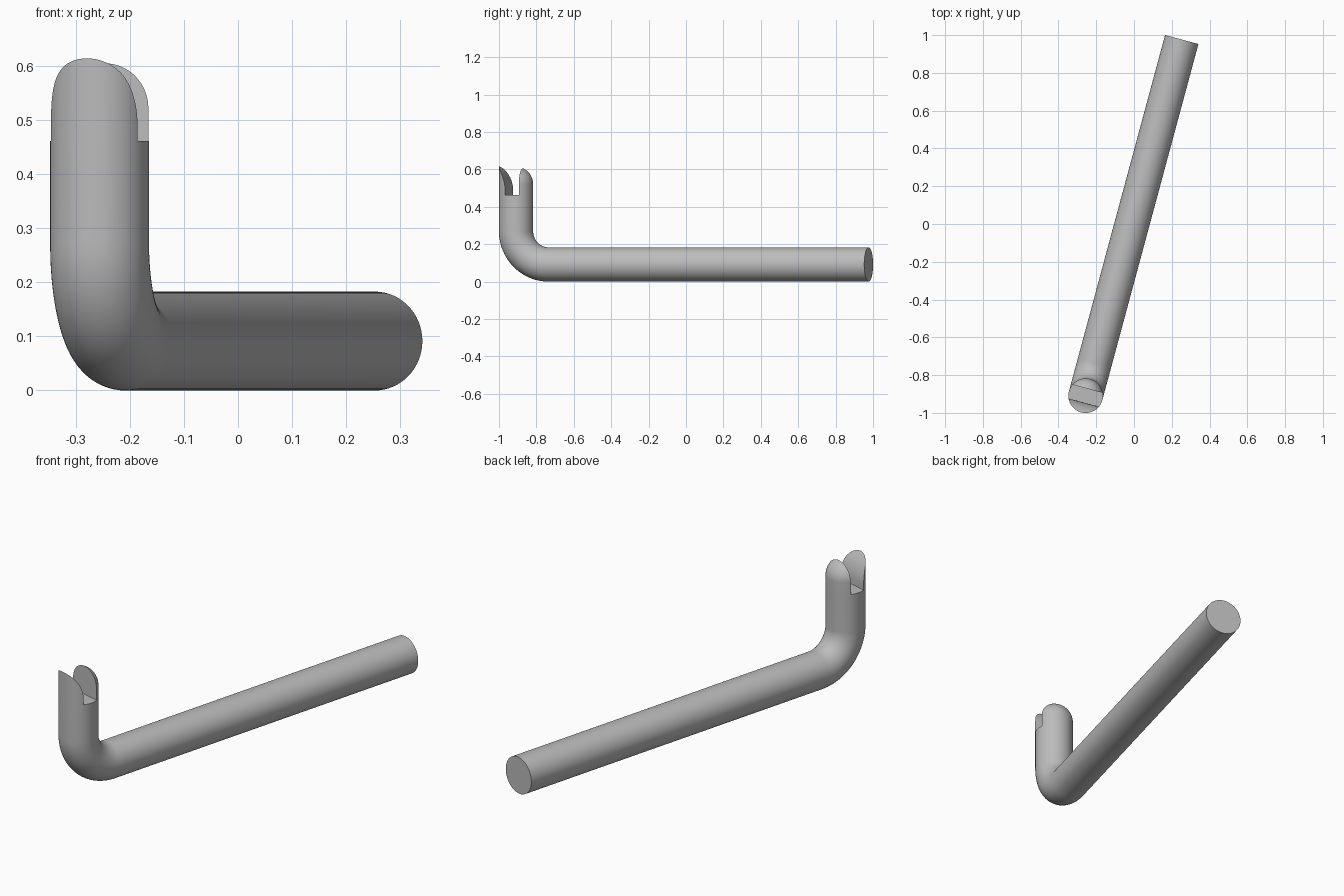
import bpy, bmesh
from math import sin, cos, pi, radians
from mathutils import Vector, Matrix

RADIUS = 0.0915      # rod radius
BEND = 0.18          # centreline bend radius
LENGTH = 1.953       # from upright axis to far end
FLOOR = 0.462        # slot floor height
DOME = 0.522         # centre of the rounded tip
HALF_SLOT = 0.038
SIDES = 64
PLACE = Matrix.Translation((-0.256, -0.909, 0)) @ Matrix.Rotation(radians(-15.1), 4, 'Z')

cube = bpy.data.objects.get("Cube")
if cube:
    bpy.data.objects.remove(cube)

steel = bpy.data.materials.new("grey_steel")
steel.use_nodes = True
grey = (0.5, 0.5, 0.5, 1)
steel.diffuse_color = grey
steel.node_tree.nodes["Principled BSDF"].inputs["Base Color"].default_value = grey


def tube(rings):
    """Closed tube through rings given as (centre, in-plane axis, radius)."""
    bm = bmesh.new()
    loops = []
    for centre, axis, r in rings:
        loops.append([bm.verts.new(Vector(centre) + r * (cos(a) * Vector((1, 0, 0)) + sin(a) * Vector(axis)))
                      for a in (2 * pi * i / SIDES for i in range(SIDES))])
    for low, high in zip(loops, loops[1:]):
        for i in range(SIDES):
            j = (i + 1) % SIDES
            bm.faces.new((low[i], low[j], high[j], high[i]))
    bm.faces.new(loops[0][::-1])
    bm.faces.new(loops[-1])
    return bm


def slice_off(bm, point, normal):
    """Remove everything beyond a plane and close the cut."""
    cut = bmesh.ops.bisect_plane(bm, geom=bm.verts[:] + bm.edges[:] + bm.faces[:], dist=1e-6,
                                 plane_co=point, plane_no=normal, clear_outer=True)
    edges = [e for e in cut["geom_cut"] if isinstance(e, bmesh.types.BMEdge) and e.is_boundary]
    if edges:
        bmesh.ops.edgenet_fill(bm, edges=edges)


def finish(bm, name):
    bmesh.ops.recalc_face_normals(bm, faces=bm.faces[:])
    mesh = bpy.data.meshes.new(name)
    bm.to_mesh(mesh)
    bm.free()
    mesh.transform(PLACE)
    mesh.materials.append(steel)
    obj = bpy.data.objects.new(name, mesh)
    bpy.context.collection.objects.link(obj)
    bpy.ops.object.select_all(action='DESELECT')
    obj.select_set(True)
    bpy.context.view_layer.objects.active = obj
    bpy.ops.object.shade_smooth_by_angle(angle=radians(30))


# Bent rod: upright stub, quarter bend, long straight arm
rings = [((0, 0, FLOOR), (0, 1, 0), RADIUS)]
for k in range(25):
    a = pi / 2 * k / 24
    rings.append(((0, BEND * (1 - cos(a)), RADIUS + BEND * (1 - sin(a))),
                  (0, cos(a), sin(a)), RADIUS))
rings.append(((0, LENGTH, RADIUS), (0, 0, 1), RADIUS))
finish(tube(rings), "bent_rod")

# Back prong: domed tip, flat towards the slot
rings = [((0, 0, FLOOR), (0, 1, 0), RADIUS)]
for k in range(20):
    a = pi / 2 * k / 20
    rings.append(((0, 0, DOME + RADIUS * sin(a)), (0, 1, 0), RADIUS * cos(a)))
prong = tube(rings)
slice_off(prong, (0, HALF_SLOT, 0), (0, -1, 0))
finish(prong, "back_prong")

# Front prong: inner face curves out to a thin tip at the outer wall
prong = tube([((0, 0, z), (0, 1, 0), RADIUS) for z in (FLOOR, 0.7)])
arc = 2 * RADIUS
for k in range(14):
    a = radians(46) * k / 13
    normal = Vector((0, cos(a), sin(a)))
    slice_off(prong, Vector((0, -HALF_SLOT - arc, 0.485)) + arc * normal, normal)
finish(prong, "front_prong")
